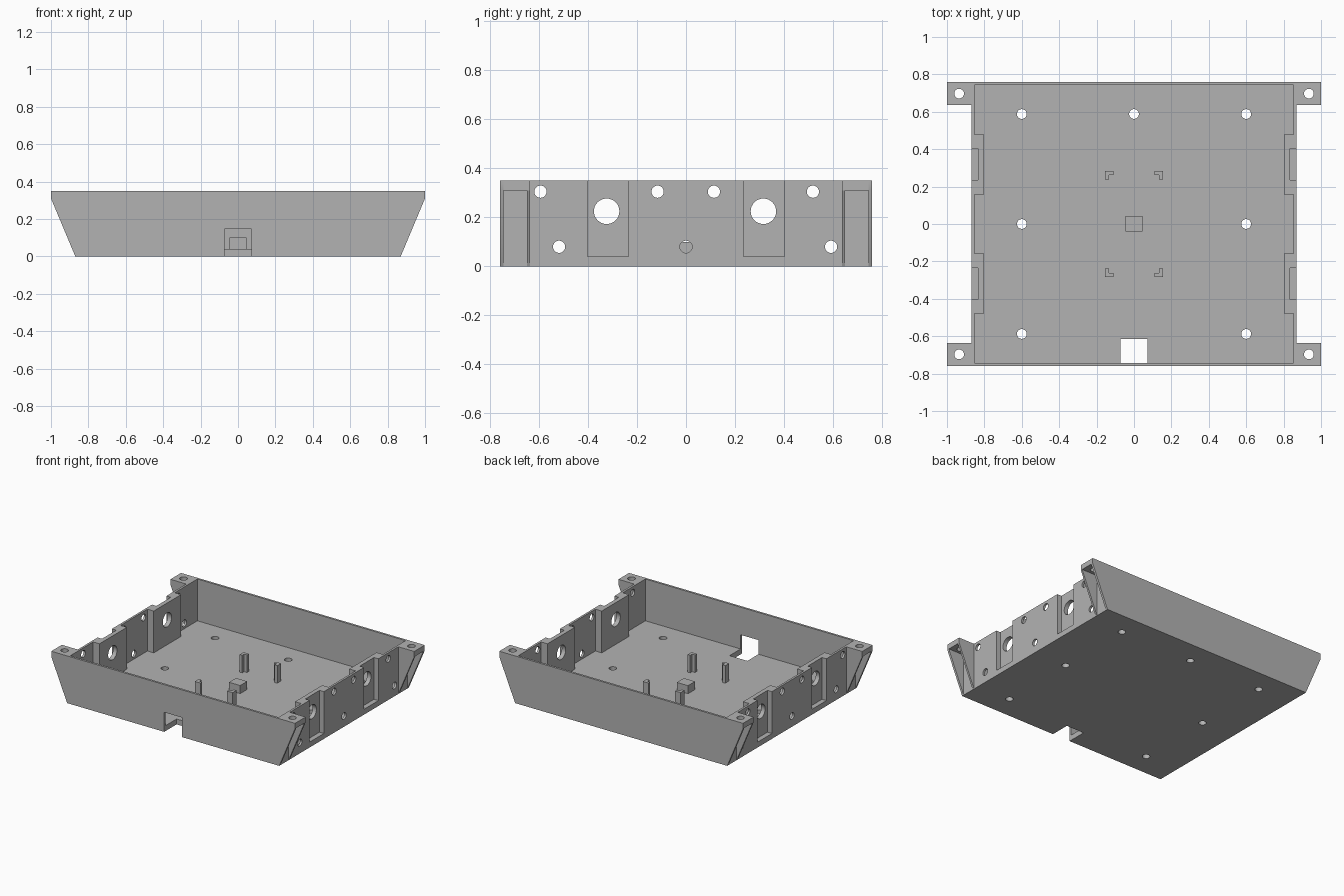
import bpy, bmesh, math
from mathutils import Vector

old = bpy.data.objects.get("Cube")
if old:
    bpy.data.objects.remove(old, do_unlink=True)

GREY = (0.45, 0.45, 0.45, 1)
mat = bpy.data.materials.new("plain grey")
mat.use_nodes = True
mat.diffuse_color = GREY
mat.node_tree.nodes["Principled BSDF"].inputs["Base Color"].default_value = GREY

FLOOR, TOP = 0.04, 0.35            # floor thickness, rim height
X, Y, WALL = 0.87, 0.76, 0.016     # tray half sizes, wall thickness
EAR_Z, EAR_Y = 0.31, 0.636         # underside and inner edge of the corner ears
IN_Y = Y - WALL

PLACE = {"x": lambda a, b, c: (c, a, b),
         "y": lambda a, b, c: (a, c, b),
         "z": lambda a, b, c: (a, b, c)}


def prism(name, pts, axis, lo, hi):
    """Extrude a flat outline along an axis."""
    bm = bmesh.new()
    put = PLACE[axis]
    face = bm.faces.new([bm.verts.new(put(a, b, lo)) for a, b in pts])
    ext = bmesh.ops.extrude_face_region(bm, geom=[face])
    verts = [g for g in ext["geom"] if isinstance(g, bmesh.types.BMVert)]
    bmesh.ops.translate(bm, vec=Vector(put(0, 0, hi - lo)), verts=verts)
    bmesh.ops.recalc_face_normals(bm, faces=bm.faces)
    mesh = bpy.data.meshes.new(name)
    bm.to_mesh(mesh)
    bm.free()
    mesh.materials.append(mat)
    obj = bpy.data.objects.new(name, mesh)
    bpy.context.collection.objects.link(obj)
    return obj


def rect(a0, a1, b0, b1):
    return [(a0, b0), (a1, b0), (a1, b1), (a0, b1)]


def circle(a, b, r, n=32):
    return [(a + r * math.cos(math.tau * i / n), b + r * math.sin(math.tau * i / n))
            for i in range(n)]


def finish(obj, holes=(), axis="z", lo=0, hi=1, mirror=""):
    """Drill round holes, mirror about the centre, and bake the result."""
    cutters = []
    for a, b, r in holes:
        cut = prism("hole_cutter", circle(a, b, r), axis, lo, hi)
        cut.hide_render = True
        cutters.append(cut)
        mod = obj.modifiers.new("drill", "BOOLEAN")
        mod.operation, mod.solver, mod.object = "DIFFERENCE", "EXACT", cut
    for ax in mirror:
        mod = obj.modifiers.new("mirror", "MIRROR")
        mod.use_axis = [ax == c for c in "xyz"]
        mod.use_mirror_merge = False
    deps = bpy.context.evaluated_depsgraph_get()
    baked = bpy.data.meshes.new_from_object(obj.evaluated_get(deps))
    obj.modifiers.clear()
    obj.data = baked
    for cut in cutters:
        bpy.data.objects.remove(cut, do_unlink=True)
    bpy.ops.object.select_all(action="DESELECT")
    obj.select_set(True)
    bpy.context.view_layer.objects.active = obj
    bpy.ops.object.shade_smooth_by_angle(angle=math.radians(30))


# Floor with cable notch and screw holes
NX, NY, NZ = 0.073, -0.615, 0.145
floor = prism("floor", [(-X, -IN_Y), (-NX, -IN_Y), (-NX, NY), (NX, NY), (NX, -IN_Y),
                        (X, -IN_Y), (X, IN_Y), (-X, IN_Y)], "z", 0, FLOOR)
screws = [(x, y, 0.026) for x in (-0.6, 0.6) for y in (-0.588, 0, 0.588)]
finish(floor, screws + [(0, 0.588, 0.026)], "z", -0.1, 0.1)

# Flared end walls, the front one notched
flare = [(X, 0), (1, EAR_Z), (1, TOP), (-1, TOP), (-1, EAR_Z), (-X, 0)]
finish(prism("back_wall", flare, "y", IN_Y, Y))
notch = [(-NX, 0), (-NX, NZ), (NX, NZ), (NX, 0)]
finish(prism("front_wall", flare + notch, "y", -Y, -IN_Y))

# Side walls: plan outline with inner bosses and outer pockets
inner, boss, pocket = X - WALL, 0.802, 0.834
half_in = [(inner, 0.158), (boss, 0.158), (boss, 0.478), (inner, 0.478), (inner, IN_Y)]
half_out = [(X, IN_Y), (X, 0.403), (pocket, 0.403), (pocket, 0.235), (X, 0.235)]
half = half_in + half_out
plan = half + [(x, -y) for x, y in reversed(half)]
upper = [(y, 0.305, 0.025) for y in (-0.594, -0.116, 0.114, 0.518)]
lower = [(y, 0.08, 0.025) for y in (-0.518, 0, 0.592)]
large = [(y, 0.225, 0.052) for y in (-0.324, 0.316)]
finish(prism("side_walls", plan, "z", FLOOR, TOP),
       upper + lower + large, "x", 0.7, 1.0, "x")

# Corner ears with screw holes, each carried by an inner gusset
finish(prism("corner_ears", rect(X, 1, EAR_Y, IN_Y), "z", EAR_Z, TOP),
       [(0.935, 0.697, 0.026)], "z", 0.2, 0.5, "xy")
finish(prism("ear_gussets", [(X, 0), (1, EAR_Z), (X, EAR_Z)], "y", EAR_Y, EAR_Y + 0.014),
       mirror="xy")

# L-shaped board posts and the centre block
px, py, size, thick = 0.155, 0.284, 0.045, 0.022
ell = [(px, py), (px - size, py), (px - size, py - thick), (px - thick, py - thick),
       (px - thick, py - size), (px, py - size)]
finish(prism("board_posts", ell, "z", FLOOR, 0.17), mirror="xy")
finish(prism("centre_block", rect(-0.046, 0.046, -0.04, 0.042), "z", FLOOR, 0.10))
